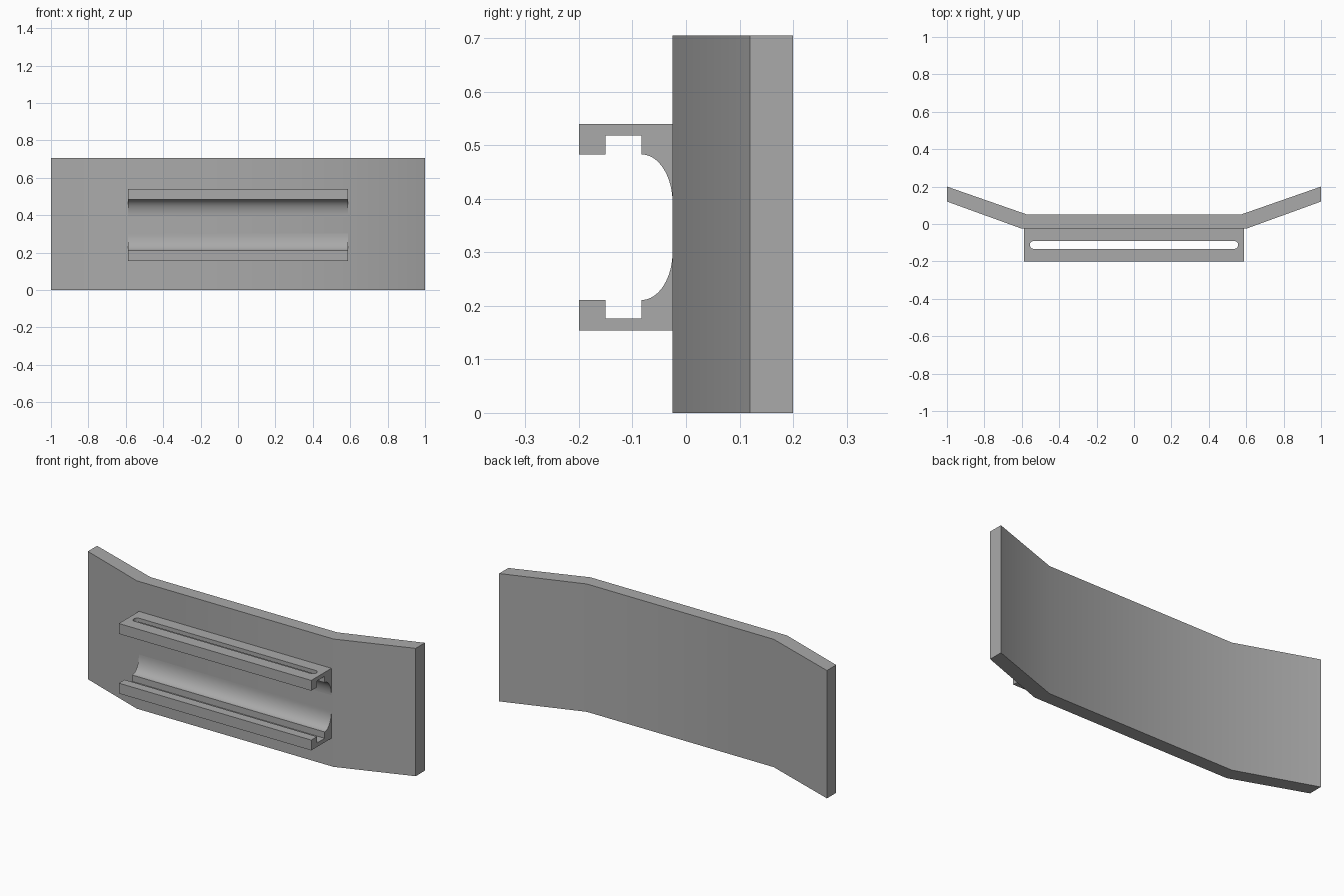
import bpy
import bmesh
from math import sin, cos, pi, radians
from mathutils import Vector

cube = bpy.data.objects.get("Cube")
if cube:
    bpy.data.objects.remove(cube, do_unlink=True)

HEIGHT = 0.705      # plate height
FRONT = -0.025      # y of the plate's front face
MID = 0.347         # height of the mirror plane between the rails
RAIL_X = 0.587      # half length of the rails

grey = bpy.data.materials.new("plain grey")
grey.use_nodes = True
colour = (0.4, 0.4, 0.4, 1)
grey.diffuse_color = colour
grey.node_tree.nodes["Principled BSDF"].inputs["Base Color"].default_value = colour


def prism(name, points, direction):
    """Extrude a closed outline along a direction."""
    bm = bmesh.new()
    face = bm.faces.new([bm.verts.new(p) for p in points])
    grown = bmesh.ops.extrude_face_region(bm, geom=[face], use_keep_orig=True)
    moved = [v for v in grown["geom"] if isinstance(v, bmesh.types.BMVert)]
    bmesh.ops.translate(bm, vec=Vector(direction), verts=moved)
    bmesh.ops.recalc_face_normals(bm, faces=bm.faces)
    mesh = bpy.data.meshes.new(name)
    bm.to_mesh(mesh)
    bm.free()
    mesh.materials.append(grey)
    obj = bpy.data.objects.new(name, mesh)
    bpy.context.collection.objects.link(obj)
    return obj


def activate(obj):
    bpy.ops.object.select_all(action="DESELECT")
    obj.select_set(True)
    bpy.context.view_layer.objects.active = obj


def smooth(obj):
    activate(obj)
    bpy.ops.object.shade_smooth_by_angle(angle=radians(30))


# Bent back plate
half = [(0.6, FRONT), (1, 0.12), (1, 0.2), (0.57, 0.05)]
outline = half + [(-x, y) for x, y in reversed(half)]
plate = prism("back_plate", [(x, y, 0) for x, y in outline], (0, 0, HEIGHT))
smooth(plate)

# Rail section as (y, distance from mirror plane), with a hollow fillet
section = [(FRONT, 0.193), (-0.2, 0.193), (-0.2, 0.136), (-0.15, 0.136),
           (-0.15, 0.171), (-0.083, 0.171)]
for i in range(17):
    a = pi / 2 * (1 - i / 16)
    section.append((-0.083 + 0.058 * cos(a), 0.045 + 0.091 * sin(a)))

# Long round-ended slot cutter
slot = []
for side in (1, -1):
    for i in range(13):
        a = -pi / 2 + pi * i / 12
        slot.append((side * (0.536 + 0.021 * cos(a)), -0.112 + side * 0.021 * sin(a), -0.1))
cutter = prism("slot_cutter", slot, (0, 0, 1))
cutter.hide_render = True

# Upper and lower rails, mirrored and slotted
for name, side in (("upper_rail", 1), ("lower_rail", -1)):
    rail = prism(name, [(-RAIL_X, y, MID + side * d) for y, d in section],
                 (2 * RAIL_X, 0, 0))
    cut = rail.modifiers.new("slot", "BOOLEAN")
    cut.operation = "DIFFERENCE"
    cut.solver = "EXACT"
    cut.object = cutter
    activate(rail)
    bpy.ops.object.modifier_apply(modifier=cut.name)
    smooth(rail)

bpy.data.objects.remove(cutter, do_unlink=True)
